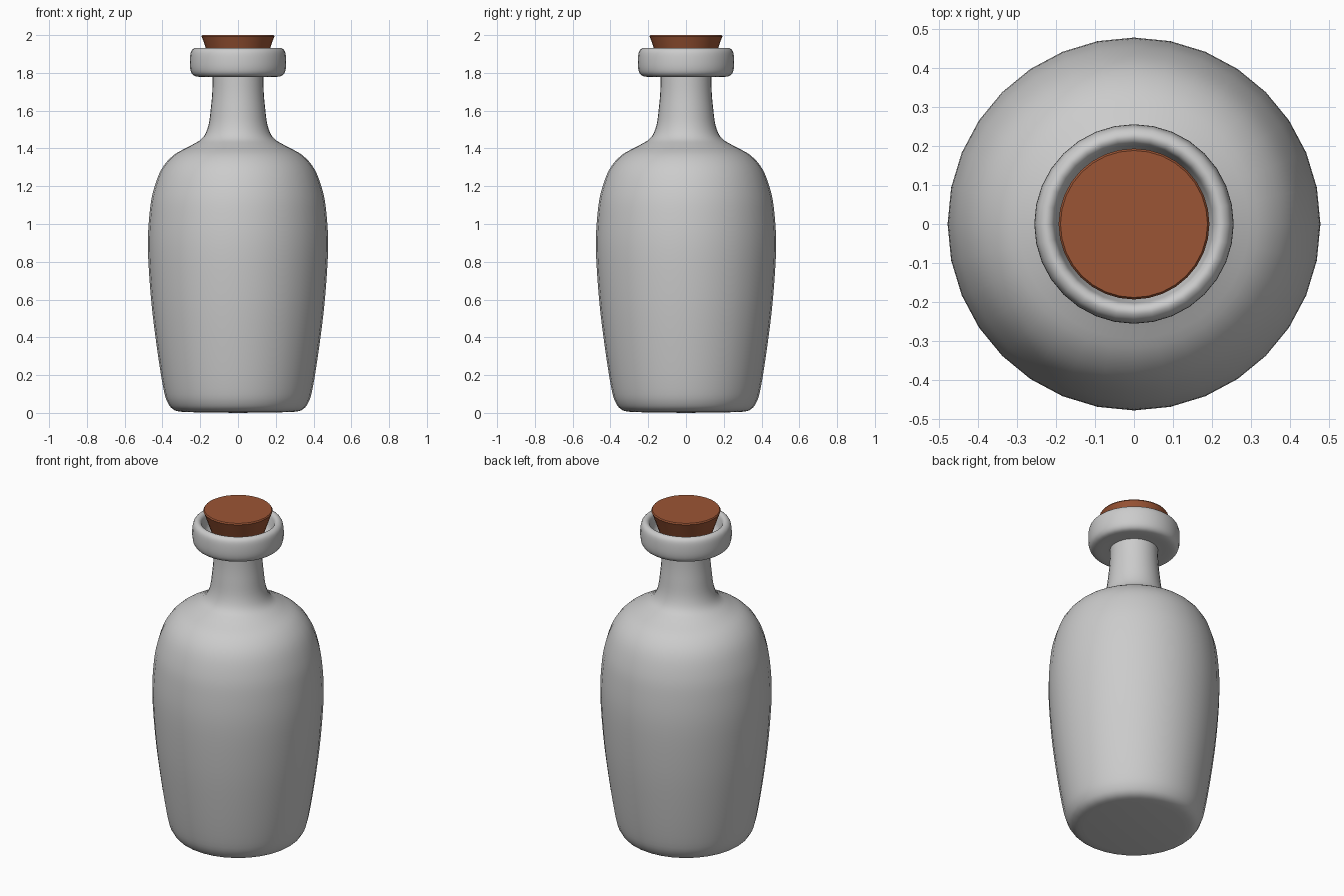
import bpy, bmesh, math
from mathutils import Vector

if "Cube" in bpy.data.objects:
    bpy.data.objects.remove(bpy.data.objects["Cube"])

SEGMENTS = 32


def smooth_profile(points, steps=4):
    """Catmull-Rom curve through (radius, z) points."""
    p = [Vector(q) for q in points]
    p = [p[0]] + p + [p[-1]]
    out = []
    for a, b, c, d in zip(p, p[1:], p[2:], p[3:]):
        for i in range(steps):
            t = i / steps
            out.append(0.5 * (2 * b + (c - a) * t + (2 * a - 5 * b + 4 * c - d) * t * t
                              + (3 * b - a - 3 * c + d) * t ** 3))
    return out + [p[-1]]


def lathe(name, profile, angle):
    """Spin a bottom-to-top outside profile around z."""
    bm = bmesh.new()
    rings = []
    for r, z in profile:
        if r < 1e-4:
            rings.append([bm.verts.new((0, 0, z))] * SEGMENTS)
        else:
            rings.append([bm.verts.new((r * math.cos(math.tau * i / SEGMENTS),
                                        r * math.sin(math.tau * i / SEGMENTS), z))
                          for i in range(SEGMENTS)])
    for lo, hi in zip(rings, rings[1:]):
        for i in range(SEGMENTS):
            j = (i + 1) % SEGMENTS
            bm.faces.new(list(dict.fromkeys((lo[i], lo[j], hi[j], hi[i]))))
    mesh = bpy.data.meshes.new(name)
    bm.to_mesh(mesh)
    bm.free()
    obj = bpy.data.objects.new(name, mesh)
    bpy.context.collection.objects.link(obj)
    bpy.ops.object.select_all(action='DESELECT')
    obj.select_set(True)
    bpy.context.view_layer.objects.active = obj
    bpy.ops.object.shade_smooth_by_angle(angle=math.radians(angle))
    return obj


# Bottle: base, swelling body, shoulder and neck
body = smooth_profile([
    (0.28, 0.004), (0.335, 0.014), (0.37, 0.05), (0.395, 0.13), (0.43, 0.35),
    (0.46, 0.6), (0.477, 0.87), (0.468, 1.06), (0.447, 1.18), (0.405, 1.29),
    (0.34, 1.365), (0.25, 1.415), (0.188, 1.455), (0.157, 1.52), (0.143, 1.62),
    (0.136, 1.70), (0.134, 1.78)])

# Rolled lip, folding over into the throat
lip = smooth_profile([
    (0.15, 1.78), (0.215, 1.78), (0.243, 1.795), (0.254, 1.83), (0.254, 1.885),
    (0.246, 1.918), (0.226, 1.932), (0.207, 1.922), (0.197, 1.89),
    (0.182, 1.845), (0.14, 1.805), (0.115, 1.77), (0.11, 1.65), (0.11, 1.5)])
lathe("bottle", [(0, 0)] + body + lip, 50)

# Tapered cork stopper with a softened top edge
cork = lathe("cork", [(0, 1.74), (0.105, 1.74), (0.188, 1.982), (0.193, 1.993),
                      (0.188, 2.0), (0, 2.0)], 50)
mat = bpy.data.materials.new("cork_brown")
mat.diffuse_color = (0.33, 0.09, 0.035, 1)
mat.use_nodes = True
mat.node_tree.nodes["Principled BSDF"].inputs["Base Color"].default_value = mat.diffuse_color
cork.data.materials.append(mat)
